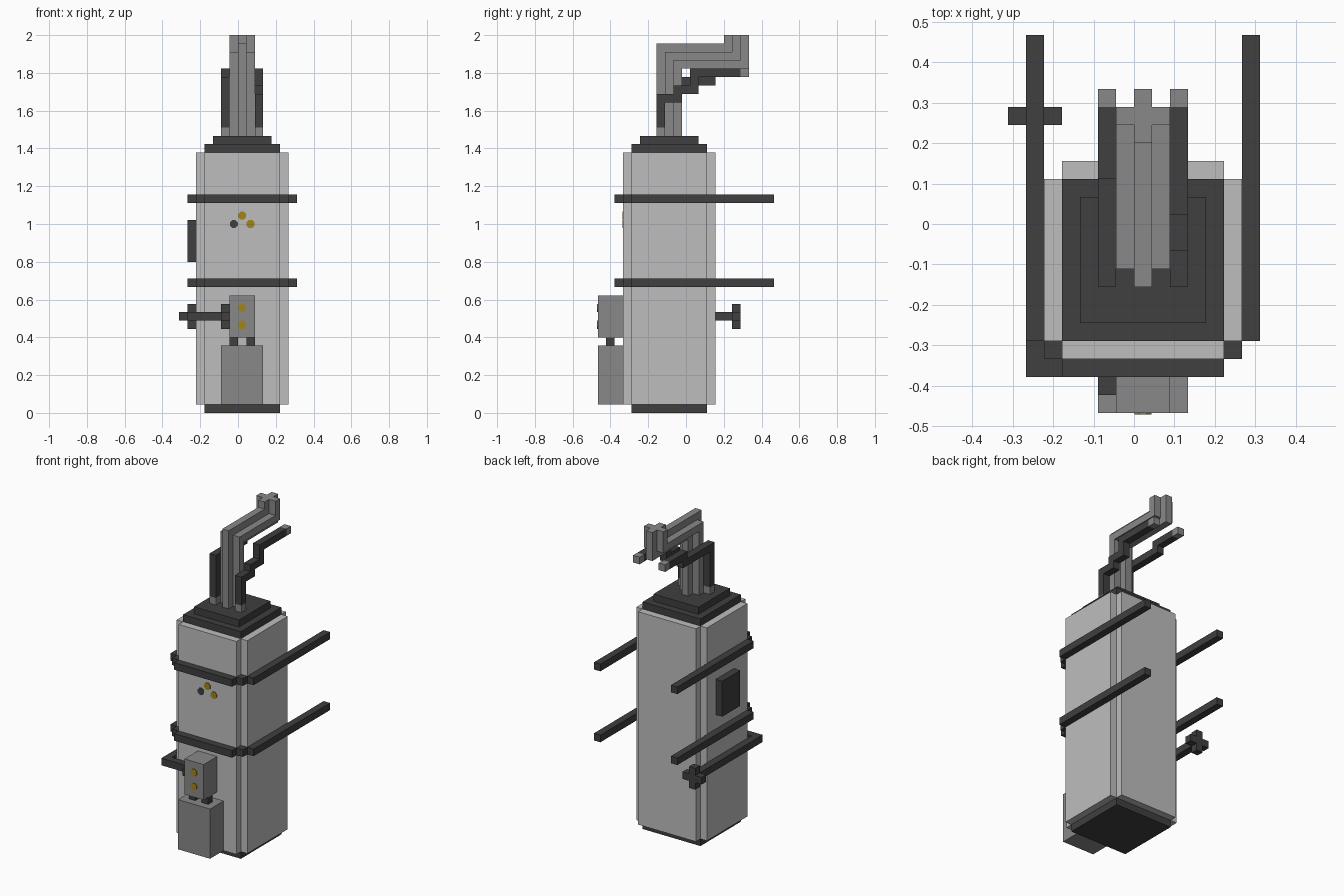
import bpy, bmesh, math
from mathutils import Matrix

cube = bpy.data.objects.get("Cube")
if cube:
    bpy.data.objects.remove(cube, do_unlink=True)

U = 2 / 45          # size of one block
Y_SHIFT = -0.5      # depth runs on half blocks


def material(name, rgb):
    m = bpy.data.materials.new(name)
    m.use_nodes = True
    m.diffuse_color = (*rgb, 1)
    bsdf = m.node_tree.nodes["Principled BSDF"]
    bsdf.inputs["Base Color"].default_value = (*rgb, 1)
    bsdf.inputs["Roughness"].default_value = 0.8
    return m


LIGHT = material("light_grey", (0.515, 0.515, 0.515))
GREY = material("mid_grey", (0.25, 0.25, 0.25))
DARK = material("charcoal", (0.05, 0.05, 0.05))
GOLD = material("gold", (0.36, 0.23, 0.01))


def finish(bm, name, mat):
    bmesh.ops.recalc_face_normals(bm, faces=bm.faces)
    me = bpy.data.meshes.new(name)
    bm.to_mesh(me)
    bm.free()
    me.materials.append(mat)
    ob = bpy.data.objects.new(name, me)
    bpy.context.collection.objects.link(ob)
    return ob


def boxes(name, mat, *extents):
    """One object of boxes, each (x0, x1, y0, y1, z0, z1) in blocks."""
    bm = bmesh.new()
    for x0, x1, y0, y1, z0, z1 in extents:
        centre = ((x0 + x1) / 2 * U, ((y0 + y1) / 2 + Y_SHIFT) * U, (z0 + z1) / 2 * U)
        size = ((x1 - x0) * U, (y1 - y0) * U, (z1 - z0) * U)
        bmesh.ops.create_cube(bm, size=1,
                              matrix=Matrix.Translation(centre) @ Matrix.Diagonal((*size, 1)))
    return finish(bm, name, mat)


def pipe(name, mat, x, path):
    """One-block-thick pipe in column x, through (y, z) cells joined by straight runs."""
    runs = []
    for i, (a, b) in enumerate(zip(path, path[1:])):
        step = [(q > p) - (q < p) for p, q in zip(a, b)]
        if i:                                   # leave the shared corner to the previous run
            a = (a[0] + step[0], a[1] + step[1])
        runs.append((x, x + 1, min(a[0], b[0]), max(a[0], b[0]) + 1,
                     min(a[1], b[1]), max(a[1], b[1]) + 1))
    return boxes(name, mat, *runs)


def disc(name, mat, x, y, z):
    """Thin round button on a front-facing surface."""
    bm = bmesh.new()
    bmesh.ops.create_cone(bm, cap_ends=True, segments=8, radius1=0.023, radius2=0.023, depth=0.008,
                          matrix=Matrix.Translation((x * U, (y + Y_SHIFT) * U, z * U))
                          @ Matrix.Rotation(math.pi / 2, 4, 'X') @ Matrix.Rotation(math.pi / 8, 4, 'Z'))
    return finish(bm, name, mat)


# Tank body: square prism with notched corners
outline = [(-5, -6), (-4, -6), (-4, -7), (5, -7), (5, -6), (6, -6),
           (6, 3), (5, 3), (5, 4), (-4, 4), (-4, 3), (-5, 3)]
bm = bmesh.new()
base = bm.faces.new([bm.verts.new((x * U, (y + Y_SHIFT) * U, U)) for x, y in outline])
top = bmesh.ops.extrude_face_region(bm, geom=[base])
bmesh.ops.translate(bm, vec=(0, 0, 30 * U),
                    verts=[v for v in top["geom"] if isinstance(v, bmesh.types.BMVert)])
finish(bm, "tank_body", LIGHT)

# Base plate and stepped cap
boxes("base_plate", DARK, (-4, 5, -6, 3, 0, 1))
boxes("cap_lower", DARK, (-4, 5, -6, 3, 31, 32))
boxes("cap_upper", DARK, (-3, 4, -5, 2, 32, 33))

# Two straps that run past the back
for name, z in (("strap_lower", 15), ("strap_upper", 25)):
    boxes(name, DARK,
          (-4, 5, -8, -7, z, z + 1),
          (-5, -4, -7, -6, z, z + 1), (5, 6, -7, -6, z, z + 1),
          (-6, -5, -6, 11, z, z + 1), (6, 7, -6, 11, z, z + 1))

# Side panel
boxes("side_panel", DARK, (-6, -5, -3, 1, 18, 23))

# Front boxes with two short connectors
boxes("front_box_lower", GREY, (-2, 3, -10, -7, 1, 8))
boxes("front_box_upper", GREY, (-1, 2, -10, -7, 9, 14))
boxes("box_connectors", DARK, (-1, 0, -9, -8, 8, 9), (1, 2, -9, -8, 8, 9))

# Side feed pipe with a flange at the front box and a cross valve at the back
boxes("feed_pipe", DARK, (-6, -2, -8, -7, 11, 12), (-6, -5, -7, 6, 11, 12))
boxes("feed_flange", DARK, (-2, -1, -8, -7, 10, 13), (-2, -1, -9, -8, 11, 12))
boxes("valve_cross", DARK, (-6, -5, 6, 7, 10, 13),
      (-7, -6, 6, 7, 11, 12), (-5, -4, 6, 7, 11, 12))

# Bundle of bent pipes with a plus-shaped section
for name, x, offset in (("pipe_front", 0, -1), ("pipe_core", 0, 0), ("pipe_back", 0, 1),
                        ("pipe_right", -1, 0), ("pipe_left", 1, 0)):
    y0, z1, y1 = -2 + offset, 42 - offset, 6 + offset
    pipe(name, GREY, x, [(y0, 33), (y0, z1), (y1, z1), (y1, 44)])

# Stepped hoses on either side with grey plugs at both ends
pipe("hose_left", DARK, 2,
     [(-3, 34), (-3, 37), (-1, 37), (-1, 38), (1, 38), (1, 40), (6, 40)])
pipe("hose_right", DARK, -2,
     [(-3, 34), (-3, 39), (3, 39), (3, 40), (6, 40)])
for name, x in (("hose_plugs_left", 2), ("hose_plugs_right", -2)):
    boxes(name, GREY, (x, x + 1, -3, -2, 33, 34), (x, x + 1, 7, 8, 40, 41))

# Indicator buttons
disc("button_top", GOLD, 0.5, -7, 23.5)
disc("button_left", GOLD, 1.5, -7, 22.5)
disc("button_right", DARK, -0.5, -7, 22.5)
disc("box_button_upper", GOLD, 0.5, -10, 12.5)
disc("box_button_lower", GOLD, 0.5, -10, 10.5)
